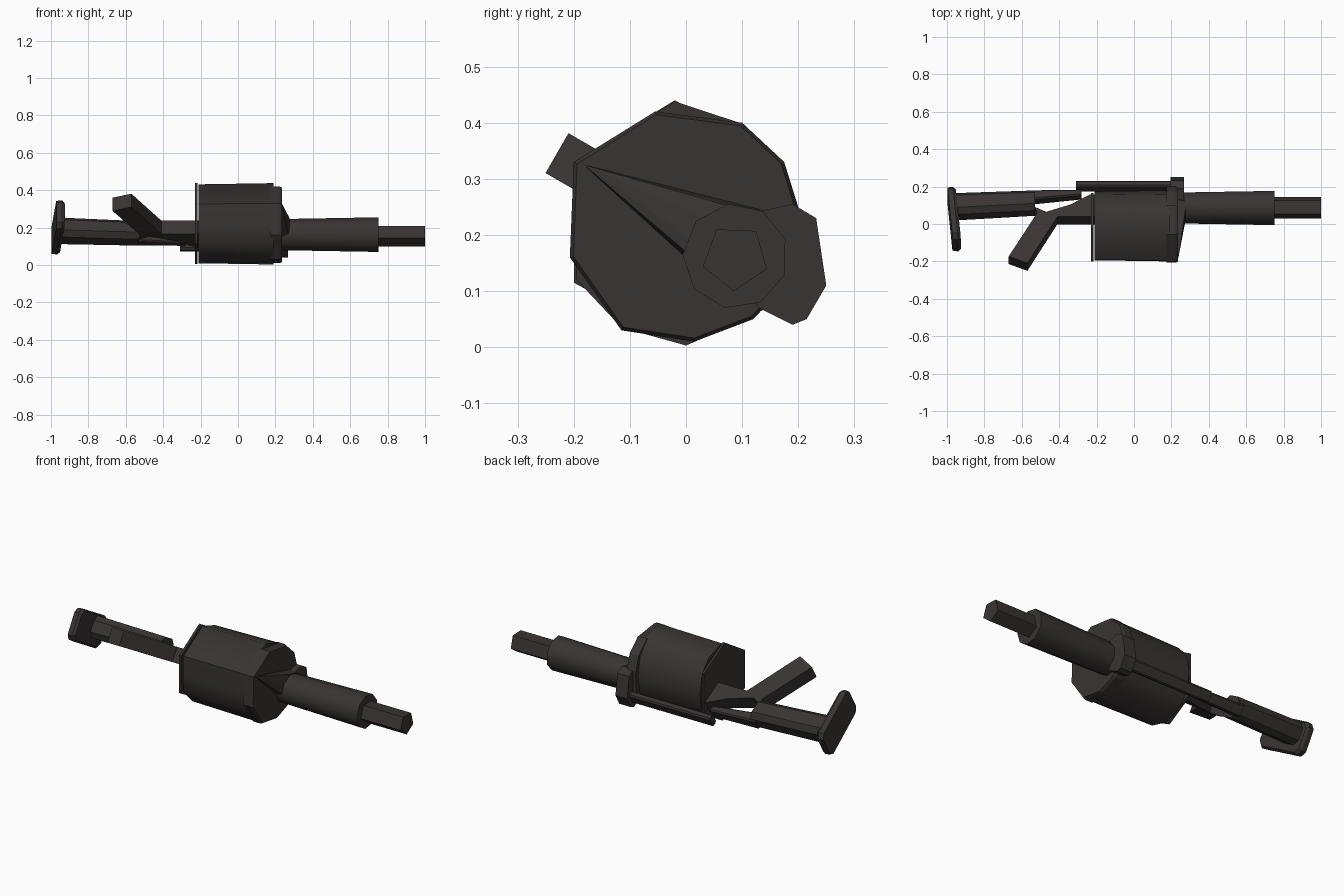
import bpy, bmesh, math
from mathutils import Vector

if "Cube" in bpy.data.objects:
    bpy.data.objects.remove(bpy.data.objects["Cube"])

mat = bpy.data.materials.new("dark gunmetal")
mat.diffuse_color = (0.042, 0.034, 0.034, 1)
mat.use_nodes = True
mat.node_tree.nodes["Principled BSDF"].inputs["Base Color"].default_value = mat.diffuse_color
C, S = math.cos(math.radians(30)), 0.5


def W(x, u, s):
    """Launcher frame (length, up, side), rolled 120 degrees, to world."""
    return Vector((x, C * u + S * s, 0.22 - S * u + C * s))


def finish(name, bm, smooth=None):
    bmesh.ops.recalc_face_normals(bm, faces=bm.faces)
    me = bpy.data.meshes.new(name)
    bm.to_mesh(me)
    bm.free()
    me.materials.append(mat)
    ob = bpy.data.objects.new(name, me)
    bpy.context.collection.objects.link(ob)
    if smooth:
        bpy.ops.object.select_all(action='DESELECT')
        ob.select_set(True)
        bpy.context.view_layer.objects.active = ob
        bpy.ops.object.shade_smooth_by_angle(angle=math.radians(smooth))
    return ob


def loft(name, rings, smooth=None):
    """Skin matching rings of world points and cap both ends."""
    bm = bmesh.new()
    vs = [[bm.verts.new(p) for p in r] for r in rings]
    n = len(vs[0])
    for a, b in zip(vs, vs[1:]):
        for i in range(n):
            j = (i + 1) % n
            bm.faces.new((a[i], a[j], b[j], b[i]))
    bm.faces.new(vs[0])
    bm.faces.new(vs[-1][::-1])
    return finish(name, bm, smooth)


def ring(x, u, s, r, n, turn=0.0):
    return [W(x, u + r * math.cos(a), s + r * math.sin(a))
            for a in (turn + i * math.tau / n for i in range(n))]


def flat(x, pts, k=1.0, c=(0, 0.22)):
    return [Vector((x, c[0] + (y - c[0]) * k, c[1] + (z - c[1]) * k)) for y, z in pts]


def box_ring(x, u, s, a, b, ch, slant=0.0):
    """Chamfered rectangle, half sizes a and b, leaning back with height."""
    pts = [(a, b - ch), (a - ch, b), (ch - a, b), (-a, b - ch),
           (-a, ch - b), (ch - a, -b), (a - ch, -b), (a, ch - b)]
    return [W(x + slant * p, u + p, s + q) for p, q in pts]


# Drum magazine and its end plates
drum = [(-0.02, 0.438), (0.095, 0.4), (0.16, 0.33), (0.18, 0.22), (0.165, 0.12),
        (0.11, 0.05), (0, 0.003), (-0.115, 0.035), (-0.195, 0.12), (-0.2, 0.22), (-0.197, 0.33)]
loft("drum", [flat(-0.21, drum, 0.97), flat(0.19, drum)], 50)
cap = [(-0.2, 0.33), (-0.055, 0.42), (0.10, 0.40), (0.175, 0.33), (0.2, 0.25),
       (0.195, 0.13), (0.12, 0.05), (0.015, 0.01), (-0.115, 0.03), (-0.207, 0.16)]
loft("drum_front_cap", [flat(0.175, cap), flat(0.222, cap), flat(0.235, cap, 0.97)])
plate = [(-0.02, 0.44), (-0.2, 0.33), (-0.2, 0.115), (0, 0.005), (0.165, 0.1), (0.165, 0.335)]
loft("drum_rear_plate", [flat(-0.23, plate), flat(-0.217, plate)])

# Barrel, inner muzzle tube, and the fairing that runs down the drum cap
loft("barrel", [ring(0.2, 0.105, -0.006, 0.084, 9, 0.15),
                ring(0.75, 0.105, -0.006, 0.094, 9, 0.15)], 45)
loft("muzzle_tube", [ring(x, 0.106, -0.008, 0.06, 5, 0.17) for x in (0.7, 1.0)])
bm = bmesh.new()
for p in ring(0.275, 0.092, 0.012, 0.068, 9, 0.15) + ring(0.22, 0.1, 0.01, 0.08, 9, 0.15) \
        + [W(0.237, -0.21, 0), W(0.22, -0.21, 0)]:
    bm.verts.new(p)
bmesh.ops.convex_hull(bm, input=bm.verts)
finish("barrel_fairing", bm)

# Hinge bracket above the barrel and the top strap behind it
hinge = [(0.19, 0.255), (0.232, 0.23), (0.25, 0.11), (0.215, 0.05),
         (0.19, 0.04), (0.13, 0.07), (0.09, 0.13), (0.12, 0.24)]
loft("hinge_bracket", [flat(0.195, hinge), flat(0.268, hinge)], 35)
loft("top_strap", [box_ring(x, 0.233, 0, 0.018, 0.031, 0.008) for x in (-0.31, 0.22)])

# Receiver and pistol grip cut from one profile
side = [(-0.2, 0.165), (-0.24, 0.16), (-0.34, 0.1), (-0.47, 0.055), (-0.53, 0.085), (-0.52, 0.045),
        (-0.67, -0.22), (-0.57, -0.262), (-0.41, 0.025), (-0.2, 0.025)]
loft("receiver_and_grip", [[W(x, u, s) for x, u in side] for s in (-0.047, 0.035)])

# Stock: thin arm, shoulder tube, butt pad leaning back at the top
loft("stock_arm", [box_ring(-0.28, 0.18, 0.003, 0.018, 0.028, 0.007),
                   box_ring(-0.56, 0.16, 0.005, 0.03, 0.032, 0.007)])
loft("stock_tube", [box_ring(-0.53, 0.122, 0.012, 0.062, 0.056, 0.028),
                    box_ring(-0.96, 0.098, 0.014, 0.066, 0.06, 0.028)], 30)
loft("butt_pad", [box_ring(-0.94, 0.032, -0.003, 0.155, 0.078, 0.025, -0.09),
                  box_ring(-0.955, 0.032, -0.003, 0.163, 0.088, 0.025, -0.09),
                  box_ring(-0.984, 0.032, -0.003, 0.16, 0.085, 0.025, -0.09)])
